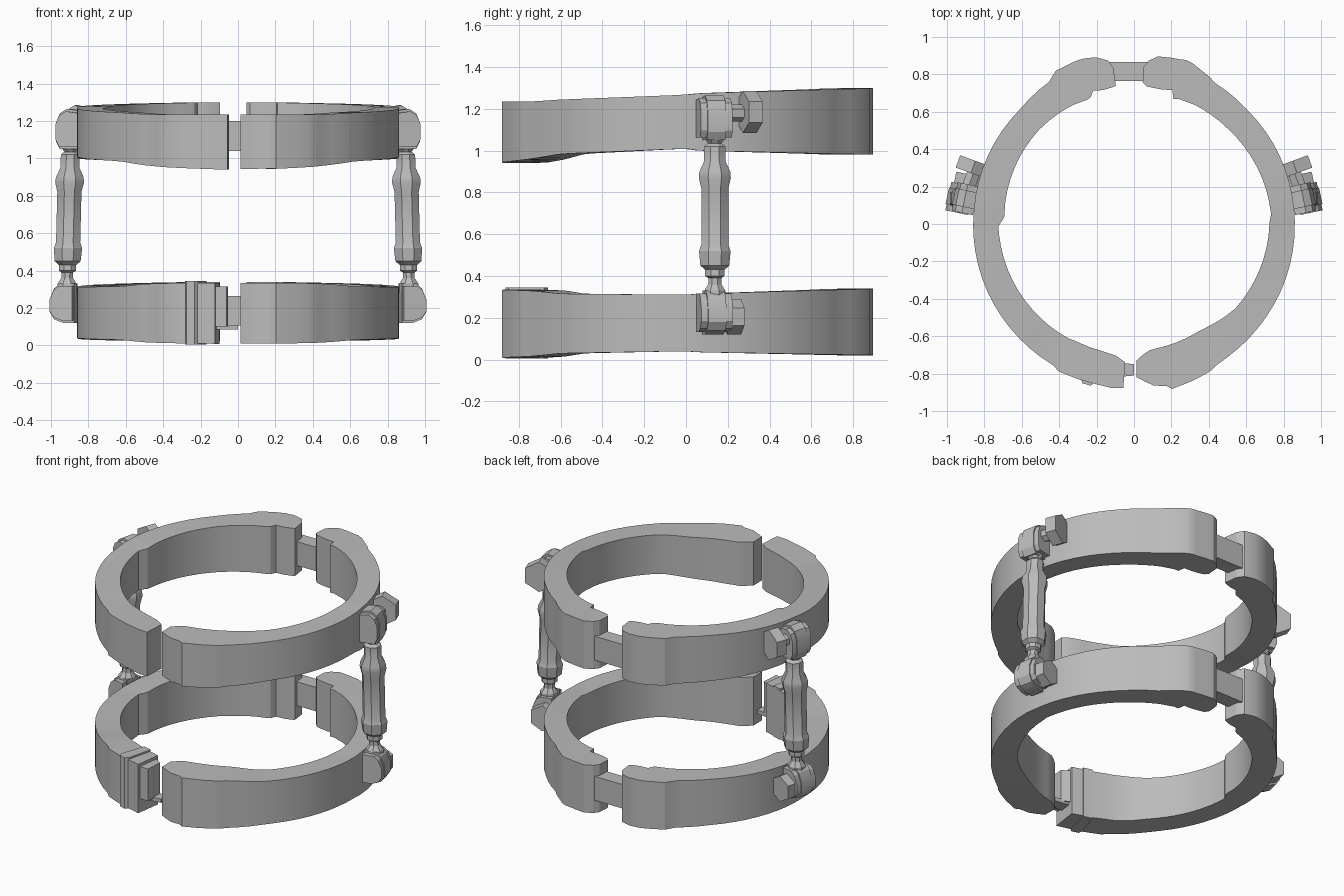
import bpy, bmesh, math
from mathutils import Matrix, Vector

if "Cube" in bpy.data.objects:
    bpy.data.objects.remove(bpy.data.objects["Cube"], do_unlink=True)

grey = bpy.data.materials.new("plain_grey")
grey.use_nodes = True
COLOUR = (0.5, 0.5, 0.5, 1)
grey.diffuse_color = COLOUR
grey.node_tree.nodes["Principled BSDF"].inputs["Base Color"].default_value = COLOUR


def finish(name, bm):
    bmesh.ops.recalc_face_normals(bm, faces=bm.faces)
    mesh = bpy.data.meshes.new(name)
    bm.to_mesh(mesh)
    bm.free()
    mesh.materials.append(grey)
    obj = bpy.data.objects.new(name, mesh)
    bpy.context.collection.objects.link(obj)
    bpy.ops.object.select_all(action='DESELECT')
    obj.select_set(True)
    bpy.context.view_layer.objects.active = obj
    bpy.ops.object.shade_smooth_by_angle(angle=math.radians(25))
    return obj


def lerp(table, x, col):
    """Piecewise linear lookup in rows sorted by their first column."""
    if x <= table[0][0]:
        return table[0][col]
    for a, b in zip(table, table[1:]):
        if x <= b[0]:
            return a[col] + (b[col] - a[col]) * (x - a[0]) / (b[0] - a[0])
    return table[-1][col]


def loft(name, loops):
    """Skin equal loops of points and cap both ends."""
    bm = bmesh.new()
    rows = [[bm.verts.new(p) for p in loop] for loop in loops]
    n = len(rows[0])
    for a, b in zip(rows, rows[1:]):
        for i in range(n):
            bm.faces.new((a[i], a[(i + 1) % n], b[(i + 1) % n], b[i]))
    bm.faces.new(rows[0])
    bm.faces.new(rows[-1])
    return finish(name, bm)


def arc_band(name, side, plan, heights):
    """Curved band; plan rows are (degrees from back, inner r, outer r)."""
    start, end = plan[0][0], plan[-1][0]
    angles = {row[0] for row in plan}
    angles |= {a for a in range(0, 180, 5) if start < a < end
               and all(abs(a - k[0]) > 2 for k in plan)}
    loops = []
    for a in sorted(angles):
        s, c = side * math.sin(math.radians(a)), math.cos(math.radians(a))
        r_in, r_out = lerp(plan, a, 1), lerp(plan, a, 2)
        y = (r_in + r_out) / 2 * c
        low, high = lerp(heights, y, 1), lerp(heights, y, 2)
        loops.append([(r * s, r * c, z) for r, z in
                      ((r_in, low), (r_out, low), (r_out, high), (r_in, high))])
    return loft(name, loops)


# Half-ring plans, from the rear hinge to the front opening
LEFT = [(3.5, .76, .84), (5, .74, .875), (8, .735, .905), (12, .735, .91),
        (16, .745, .915), (17.5, .70, .92), (20, .71, .915), (27, .715, .885),
        (30, .715, .87), (45, .715, .86), (86, .735, .86), (89, .725, .86),
        (130, .705, .865), (145, .675, .87), (150, .67, .875), (152, .67, .885),
        (167, .675, .905), (168.5, .675, .885), (173, .68, .87),
        (176, .70, .845), (179, .73, .82)]
RIGHT = [(7.5, .745, .84), (9, .74, .885), (13, .735, .915), (17, .745, .925),
         (19, .715, .925), (20.5, .71, .925), (27, .715, .92), (31, .715, .885),
         (45, .715, .865), (87, .695, .86), (91, .725, .86), (130, .71, .865),
         (150, .705, .87), (153, .70, .885), (165, .70, .88),
         (172, .71, .885), (176.3, .74, .88)]
LOWER_RIGHT = RIGHT[:-1]

# Height along y: (y, bottom, top)
UPPER_Z = [(-.80, .94, 1.235), (-.66, .96, 1.235), (-.54, .985, 1.245),
           (0, 1.01, 1.268), (.06, 1.0, 1.275), (.84, .98, 1.30)]
LOWER_Z = [(-.80, .008, .335), (-.66, .015, .33), (-.54, .03, .315),
           (0, .04, .31), (.06, .035, .315), (.84, .02, .34)]

arc_band("upper_band_left", 1, LEFT, UPPER_Z)
arc_band("upper_band_right", -1, RIGHT, UPPER_Z)
arc_band("lower_band_left", 1, LEFT, LOWER_Z)
arc_band("lower_band_right", -1, LOWER_RIGHT, LOWER_Z)

# Stepped clasp on the lower front
arc_band("clasp_tongue", -1, [(171, .72, .87), (176, .75, .865)], [(0, .10, .315)])
arc_band("clasp_rib", -1, [(161, .70, .87), (162, .70, .895), (165, .70, .895),
                           (166, .70, .875)], [(0, .005, .345)])
arc_band("clasp_foot", -1, [(170, .74, .83), (180, .75, .81)], [(0, .085, .11)])


def prism(name, outline, depth, place):
    """Extrude an outline in the local xz plane along local y."""
    return loft(name, [[place @ Vector((x, y, z)) for x, z in outline]
                       for y in (-depth / 2, depth / 2)])


def hexagon(radius):
    return [(radius * math.cos(math.radians(60 * i + 30)),
             radius * math.sin(math.radians(60 * i + 30))) for i in range(6)]


# Rear hinge links
for label, z in (("upper", 1.12), ("lower", .185)):
    prism(label + "_hinge_link",
          [(-.14, z - .08), (.09, z - .08), (.09, z + .08), (-.14, z + .08)],
          .10, Matrix.Translation((0, .815, 0)))

# Turned rod profile: (height, radius)
ROD = [(.28, .055), (.33, .055), (.36, .034), (.39, .034), (.40, .05),
       (.43, .05), (.45, .075), (.52, .082), (.55, .07), (.82, .07),
       (.87, .083), (.90, .08), (.95, .055), (1.02, .055), (1.035, .035),
       (1.055, .05), (1.10, .05)]
UPPER_EYE = [(-.06, -.10), (.045, -.10), (.065, -.06), (.065, .04),
             (.045, .09), (.005, .115), (-.06, .105)]
LOWER_EYE = [(-.06, -.10), (.0, -.10), (.05, -.08), (.075, -.04),
             (.075, .025), (.05, .085), (.02, .11), (-.06, .11)]

for side, label in ((1, "left"), (-1, "right")):
    mirror = Matrix.Scale(side, 4, (1, 0, 0))

    def spot(x, y, z, turn):
        return (mirror @ Matrix.Translation((x, y, z))
                @ Matrix.Rotation(math.radians(turn), 4, 'Z'))

    # Faceted connecting rod, leaning slightly inward at the top
    loops = []
    for z, r in ROD:
        x = .922 - .025 * z
        loops.append([(side * (x + r * math.cos(math.pi * (i + .5) / 4)),
                       .138 + r * math.sin(math.pi * (i + .5) / 4), z)
                      for i in range(8)])
    loft(label + "_rod", loops)

    # End joints: fork cheeks around an eye, with a hexagonal bolt head
    for end, z, x, eye in (("upper", 1.15, .90, UPPER_EYE),
                           ("lower", .22, .925, LOWER_EYE)):
        place = spot(x, .135, z, 12)
        prism(f"{label}_{end}_eye", eye, .09, place)
        small = [(u * .92, v * .88) for u, v in eye]
        for k, y in enumerate((-.06, .06)):
            prism(f"{label}_{end}_cheek_{k}", small, .035,
                  place @ Matrix.Translation((0, y, 0)))
    prism(label + "_upper_bolt", hexagon(.10), .07, spot(.86, .305, 1.185, 20))
    prism(label + "_upper_pin", hexagon(.04), .12, spot(.87, .24, 1.18, 20))
    prism(label + "_lower_bolt", hexagon(.085), .07, spot(.885, .23, .205, 12))
